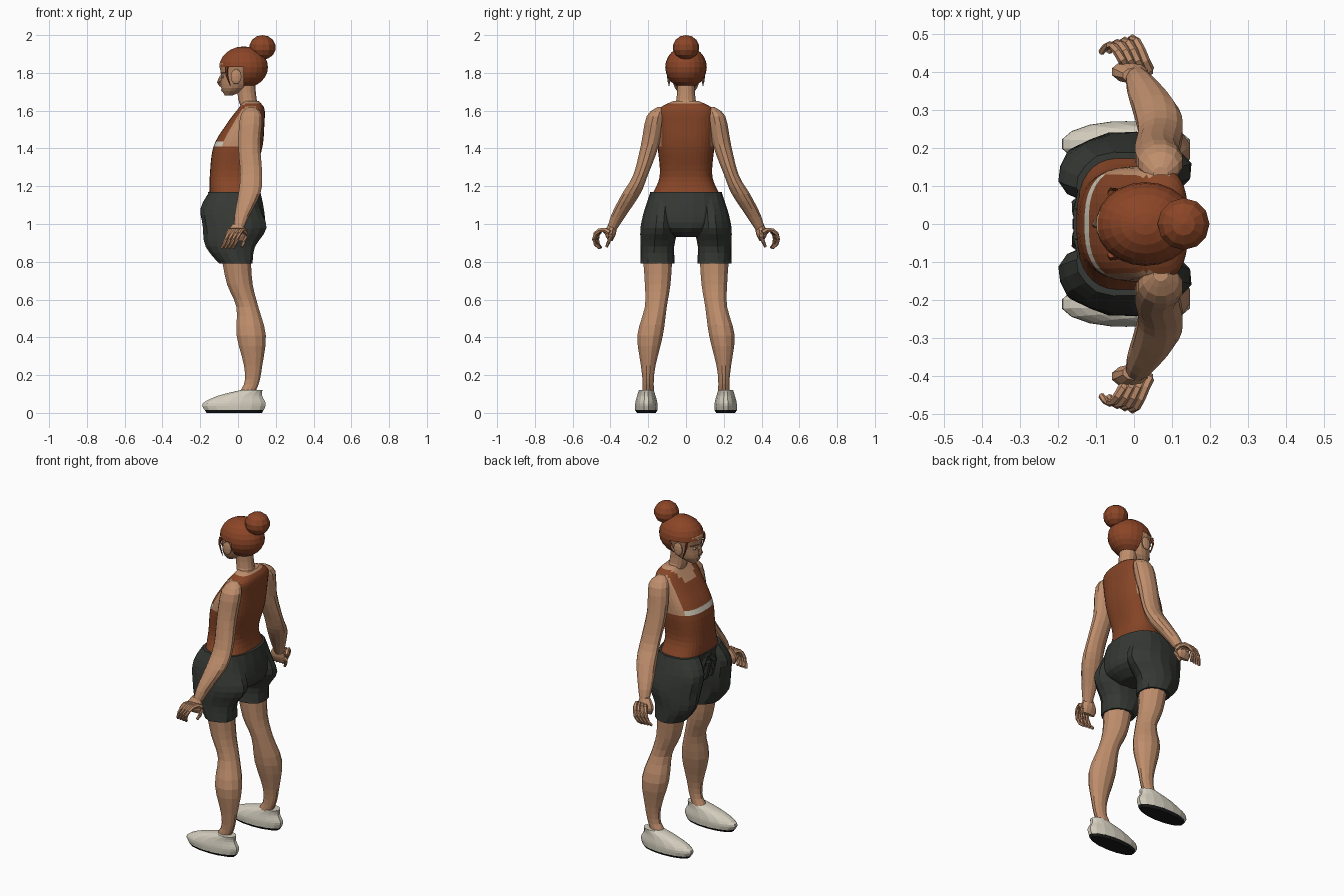
import bpy, bmesh
from math import sin, cos, pi, copysign
from mathutils import Vector, Matrix

default_cube = bpy.data.objects.get("Cube")
if default_cube:
    bpy.data.objects.remove(default_cube)


def material(name, red, green, blue):
    mat = bpy.data.materials.new(name)
    mat.use_nodes = True
    mat.diffuse_color = (red, green, blue, 1)
    shader = next(n for n in mat.node_tree.nodes if n.type == "BSDF_PRINCIPLED")
    shader.inputs["Base Color"].default_value = (red, green, blue, 1)
    return mat


SKIN = material("skin", .52, .27, .15)
HAIR = material("auburn hair", .26, .06, .02)
RUST = material("rust cloth", .24, .06, .02)
DARK = material("charcoal cloth", .036, .04, .034)
PALE = material("pale canvas", .65, .61, .51)
SOLE = material("black sole", .01, .01, .01)


def finish(name, bm, materials, rule=None):
    """Turn the bmesh into an object, colouring faces by a rule on their centre."""
    bmesh.ops.recalc_face_normals(bm, faces=bm.faces)
    if rule:
        for face in bm.faces:
            face.material_index = materials.index(rule(face.calc_center_median()))
    mesh = bpy.data.meshes.new(name)
    bm.to_mesh(mesh)
    bm.free()
    for mat in materials:
        mesh.materials.append(mat)
    obj = bpy.data.objects.new(name, mesh)
    bpy.context.collection.objects.link(obj)
    return obj


def smooth_keys(keys, steps):
    """Pass a smooth spline through the key values."""
    result = []
    last = len(keys) - 1
    for i in range(last):
        around = (keys[max(i - 1, 0)], keys[i], keys[i + 1], keys[min(i + 2, last)])
        for step in range(steps):
            t = step / steps
            result.append([
                b + t * ((c - a) + t * ((a + a - 5 * b + 4 * c - d)
                                        + t * (3 * (b - c) + d - a))) / 2
                for a, b, c, d in zip(*around)])
    result.append(list(keys[last]))
    return result


def skin_rings(name, rings, materials, rule=None):
    """Join a row of equal point rings into a closed surface."""
    bm = bmesh.new()
    loops = [[bm.verts.new(point) for point in ring] for ring in rings]
    count = len(loops[0])
    for low, high in zip(loops, loops[1:]):
        for i in range(count):
            j = (i + 1) % count
            bm.faces.new((low[i], low[j], high[j], high[i]))
    bm.faces.new(loops[0])
    bm.faces.new(loops[-1])
    return finish(name, bm, materials, rule)


def loft(name, keys, *materials, sides=14, steps=3, power=1, rule=None, mirror=1, pleat=0):
    """Stack level ovals, each given as height, x, half depth, half width and y."""
    rings = []
    for z, x, depth, width, *offset in smooth_keys(keys, steps):
        y = offset[0] if offset else 0
        ring = []
        for i in range(sides):
            angle = 2 * pi * (i + .5) / sides
            c, s = cos(angle), sin(angle)
            swell = 1 + pleat * sin(5 * angle + 14 * z)
            ring.append((x + swell * depth * copysign(abs(c) ** power, c),
                         mirror * (y + swell * width * copysign(abs(s) ** power, s)), z))
        rings.append(ring)
    return skin_rings(name, rings, materials, rule)


def tube(name, path, radius, mat, taper=.5, sides=6, steps=2):
    """Round tube along a smoothed path, thinning towards its end."""
    path = [Vector(point) for point in smooth_keys(path, steps)]
    last = len(path) - 1
    rings = []
    for i, point in enumerate(path):
        along = path[min(i + 1, last)] - path[max(i - 1, 0)]
        turn = along.to_track_quat("Z", "Y")
        size = radius * (1 - taper * i / last)
        angles = [2 * pi * k / sides for k in range(sides)]
        rings.append([point + turn @ Vector((cos(a), sin(a), 0)) * size for a in angles])
    return skin_rings(name, rings, [mat])


def ball(name, centre, size, mat, segments=10, drop=None):
    """Stretched sphere; faces that meet the drop rule are cut away."""
    bm = bmesh.new()
    bmesh.ops.create_uvsphere(bm, u_segments=segments, v_segments=segments // 2 + 1, radius=1)
    bm.transform(Matrix.Translation(centre) @ Matrix.Diagonal((*size, 1)))
    if drop:
        gone = [face for face in bm.faces if drop(face.calc_center_median())]
        bmesh.ops.delete(bm, geom=gone, context="FACES")
    return finish(name, bm, [mat])


# Torso: tank top with a pale chest band, scooped neckline and armholes
def torso_colour(centre):
    side = abs(centre.y)
    neckline = centre.x < .05 and centre.z > 1.56 + 9 * side * side
    armhole = centre.z > 1.41 and side > .125 and -.08 < centre.x < .1
    if centre.z > 1.64 or neckline or armhole:
        return SKIN
    if 1.41 < centre.z < 1.45 and centre.x < -.06:
        return PALE
    return RUST


loft("torso", [(1.14, -.02, .13, .19), (1.25, -.03, .12, .14), (1.41, 0, .13, .15),
               (1.53, .04, .1, .15), (1.61, .07, .07, .14), (1.65, .07, .04, .07)],
     RUST, SKIN, PALE, sides=36, steps=5, power=.75, rule=torso_colour)

# Neck and head
loft("neck", [(1.61, .07, .05, .08), (1.66, .05, .05, .05), (1.77, .04, .05, .05)], SKIN)
loft("head", [(1.68, -.05, .02, .02), (1.72, -.02, .07, .06), (1.79, 0, .09, .08),
              (1.85, 0, .1, .09), (1.89, .01, .07, .07)], SKIN, sides=16)
tube("nose", [(-.08, 0, 1.79), (-.1, 0, 1.75), (-.08, 0, 1.73)], .012, SKIN, taper=0)
ball("mouth", (-.08, 0, 1.71), (.01, .02, .01), SKIN)

# Hair cap cut open over the face, with a bun on the crown
ball("hair", (.03, 0, 1.83), (.13, .11, .11), HAIR, segments=22,
     drop=lambda centre: centre.z < 1.82 and centre.x < .02)
ball("bun", (.13, 0, 1.935), (.07, .07, .065), HAIR, segments=12)
ball("bun_base", (.1, 0, 1.89), (.05, .05, .05), HAIR)


def build_arm(side, s):
    loft(side + "_arm", [
        (1.62, .07, .02, .02, .13), (1.57, .07, .06, .05, .16), (1.42, .06, .06, .05, .19),
        (1.26, .07, .06, .04, .24), (1.16, .06, .06, .05, .29), (1.04, .02, .04, .04, .36),
        (.95, 0, .02, .02, .4)], SKIN, sides=12, mirror=s)
    loft(side + "_palm", [(.91, -.01, .04, .01, .4), (.95, -.01, .05, .03, .4),
                          (1, 0, .03, .02, .39)], SKIN, sides=10, mirror=s)
    # Fingers curl outward and down in arcs, sweeping forward
    for i, label in enumerate(("little", "ring", "middle", "index")):
        reach = .03 + .006 * i
        arc = []
        for k in range(7):
            angle = 2.4 - .6 * k
            arc.append((.02 * (i - 1) - .011 * k, s * (.44 + reach * cos(angle)),
                        .92 + .05 * sin(angle)))
        tube(f"{side}_{label}_finger", arc, .014, SKIN, taper=.4, steps=1)
    tube(side + "_thumb", [(.01, s * .4, .96), (.04, s * .4, .93), (.02, s * .42, .88)],
         .015, SKIN)


def build_leg(side, s):
    loft(side + "_leg", [
        (.07, .02, .05, .04, .2), (.15, .07, .04, .03, .2), (.25, .08, .05, .04, .2),
        (.41, .07, .08, .07, .19), (.56, .05, .06, .06, .16), (.68, .01, .07, .07, .15),
        (.82, -.01, .08, .08, .15)], SKIN, sides=12, mirror=s)
    # Pleated shorts leg, full at the front
    loft(side + "_shorts_leg", [
        (.79, -.01, .09, .09, .15), (.88, -.04, .13, .09, .15), (.98, -.02, .17, .1, .14),
        (1.08, -.04, .16, .09, .13), (1.17, -.03, .12, .08, .11)],
        DARK, sides=16, mirror=s, pleat=.03)
    # Slip-on shoe with a thin sole
    loft(side + "_sole", [(0, -.02, .15, .05, .21), (.015, -.02, .16, .06, .21)],
         SOLE, steps=1, mirror=s)
    loft(side + "_shoe", [(.015, -.02, .16, .06, .21), (.05, -.02, .17, .06, .21),
                          (.09, .01, .12, .05, .21), (.12, .07, .06, .04, .21)],
         PALE, sides=16, mirror=s)


def build_face_side(side, s):
    ball(side + "_ear", (-.01, s * .09, 1.78), (.03, .01, .04), SKIN)
    ball(side + "_eye", (-.08, s * .03, 1.78), (.008, .016, .007), PALE)
    ball(side + "_iris", (-.085, s * .03, 1.78), (.004, .006, .006), SOLE)
    tube(side + "_brow", [(-.09, s * .01, 1.8), (-.07, s * .06, 1.8)], .004, HAIR)
    tube(side + "_hair_lock", [(-.06, s * .08, 1.83), (-.06, s * .09, 1.79),
                               (-.04, s * .09, 1.73)], .01, HAIR, taper=.8)


for side, s in (("left", -1), ("right", 1)):
    build_arm(side, s)
    build_leg(side, s)
    build_face_side(side, s)

# Seat of the shorts and the gathered cloth at the front of the waist
loft("shorts_seat", [(.93, .01, .06, .07), (.98, .01, .13, .16), (1.07, 0, .14, .2),
                     (1.17, -.02, .14, .19)], DARK, sides=20, power=.9)
for label, y in (("left", -.05), ("middle", 0), ("right", .05)):
    tube(label + "_waist_fold", [(-.13, y / 2, 1.16), (-.14, y, 1.1), (-.12, y, 1)],
         .03, DARK, taper=.3)
